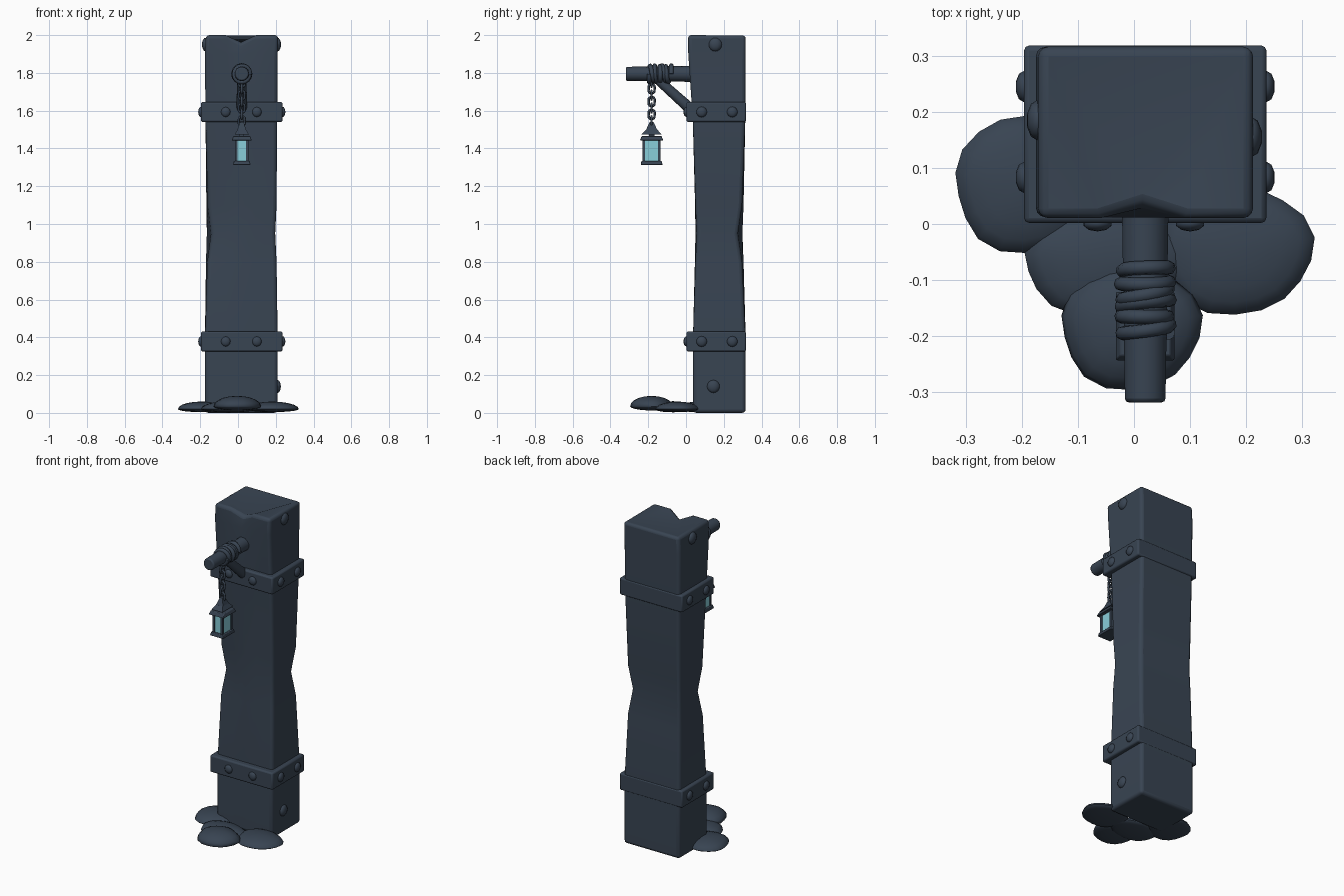
import bpy, bmesh, math
from mathutils import Vector, Matrix

cube = bpy.data.objects.get("Cube")
if cube:
    bpy.data.objects.remove(cube, do_unlink=True)


def material(name, rgb):
    m = bpy.data.materials.new(name)
    m.use_nodes = True
    m.diffuse_color = (*rgb, 1)
    m.node_tree.nodes["Principled BSDF"].inputs["Base Color"].default_value = (*rgb, 1)
    return m


SLATE = material("dark slate", (0.040, 0.058, 0.085))
GLASS = material("pale blue glass", (0.25, 0.62, 0.70))


def finish(name, bm, mat=SLATE, bevel=0, segments=2, angle=40):
    bmesh.ops.recalc_face_normals(bm, faces=bm.faces)
    mesh = bpy.data.meshes.new(name)
    bm.to_mesh(mesh)
    bm.free()
    ob = bpy.data.objects.new(name, mesh)
    bpy.context.collection.objects.link(ob)
    mesh.materials.append(mat)
    if bevel:
        mod = ob.modifiers.new("soft edges", "BEVEL")
        mod.width, mod.segments = bevel, segments
        mod.limit_method, mod.angle_limit = "ANGLE", math.radians(35)
    bpy.ops.object.select_all(action="DESELECT")
    ob.select_set(True)
    bpy.context.view_layer.objects.active = ob
    bpy.ops.object.shade_smooth_by_angle(angle=math.radians(angle))
    return ob


def block(name, low, high, top=(1, 1), mat=SLATE, bevel=0):
    """Box between two corners, its top scaled to make a frustum."""
    low, high = Vector(low), Vector(high)
    bm = bmesh.new()
    bmesh.ops.create_cube(bm, size=1)
    for v in bm.verts:
        if v.co.z > 0:
            v.co.x *= top[0]
            v.co.y *= top[1]
        v.co = (low + high) / 2 + v.co * (high - low)
    return finish(name, bm, mat, bevel)


def rod(name, a, b, r1, r2, bevel=0):
    a, b = Vector(a), Vector(b)
    bm = bmesh.new()
    turn = (b - a).to_track_quat("Z", "Y").to_matrix().to_4x4()
    bmesh.ops.create_cone(bm, cap_ends=True, segments=14, radius1=r1, radius2=r2,
                          depth=(b - a).length, matrix=Matrix.Translation((a + b) / 2) @ turn)
    return finish(name, bm, bevel=bevel)


def ellipsoid(name, centre, size, segments=12, rings=8, shape=None):
    bm = bmesh.new()
    bmesh.ops.create_uvsphere(bm, u_segments=segments, v_segments=rings, radius=1)
    for v in bm.verts:
        if shape:
            shape(v.co)
        v.co = Vector(centre) + v.co * Vector(size)
    return finish(name, bm, angle=60)


# Post: stacked sections (z, left, right, front, back, corner dent)
sections = [(0, -.175, .21, .037, .316, 0), (.4, -.175, .21, .037, .316, 0),
            (.8, -.17, .207, .047, .305, .008), (.95, -.167, .207, .05, .3, .026),
            (1.1, -.168, .207, .048, .305, .008), (1.55, -.172, .207, .036, .314, 0),
            (1.9, -.175, .21, .012, .316, 0), (2, -.17, .213, .01, .316, 0)]
bm = bmesh.new()
rings = []
for z, x0, x1, y0, y1, d in sections:
    notch = 1 if z == 2 else 0
    ring = [(x0 + d, y0 + d, z), (-.06, y0 + d / 2, z), (.015, y0 + .025 * notch, z - .04 * notch),
            (.09, y0, z), (x1 - d / 3, y0 + d / 3, z), (x1 - d, y1 - d, z), (x0, y1, z)]
    rings.append([bm.verts.new(p) for p in ring])
for a, b in zip(rings, rings[1:]):
    for i in range(len(a)):
        j = (i + 1) % len(a)
        bm.faces.new((a[i], a[j], b[j], b[i]))
bm.faces.new(rings[0])
top_faces = [bm.faces.new(rings[-1])]
bmesh.ops.triangulate(bm, faces=top_faces)
finish("post", bm, bevel=.018, segments=3)


# Bands and rivets
def rivet(name, centre, axis, r):
    size = [r] * 3
    size[axis] = r * .55
    ellipsoid(name, centre, size, 10, 8)


for name, z in (("lower", .378), ("upper", 1.593)):
    block(name + "_band", (-.196, .002, z - .053), (.236, .318, z + .053), bevel=.009)
    for x in (-.065, .1):
        rivet(name + "_front_rivet", (x, .001, z), 1, .026)
    for x in (-.196, .236):
        for y in (.083, .245):
            rivet(name + "_side_rivet", (x, y, z), 0, .028)
rivet("post_rivet_top_left", (.209, .155, 1.95), 0, .036)
rivet("post_rivet_bottom_left", (.209, .145, .14), 0, .034)
rivet("post_rivet_top_right", (-.172, .185, 1.95), 0, .036)

# Arm and brace
CX, LY = .02, -.182
rod("arm", (CX, .06, 1.795), (CX, -.318, 1.795), .043, .037, bevel=.007)
rod("brace", (CX, -.15, 1.765), (CX, .045, 1.59), .025, .03)

# Rope lashing wound round the arm
curve = bpy.data.curves.new("rope_lashing", "CURVE")
curve.dimensions = "3D"
curve.bevel_depth, curve.bevel_resolution, curve.use_fill_caps = .0125, 2, True
turns, steps = 6, 16
spline = curve.splines.new("POLY")
spline.points.add(turns * steps)
for i, p in enumerate(spline.points):
    t = i / steps
    a = t * math.tau
    r = .042 + .002 * math.sin(t * 9)
    y = -.078 - .122 * t / turns + .006 * math.sin(a * .7)
    p.co = (CX + r * math.cos(a), y, 1.795 + r * math.sin(a), 1)
rope = bpy.data.objects.new("rope_lashing", curve)
bpy.context.collection.objects.link(rope)
curve.materials.append(SLATE)


# Chain of alternating links
def link(name, z, turned, major=.0165, minor=.0065):
    bm = bmesh.new()
    n, m = 14, 6
    loops = []
    for i in range(n):
        a = math.tau * i / n
        loop = []
        for j in range(m):
            b = math.tau * j / m
            r = major + minor * math.cos(b)
            u, w = r * math.cos(a), minor * math.sin(b)
            h = r * math.sin(a) + .008 * math.copysign(1, math.sin(a + .01))
            x, y = (w, u) if turned else (u, w)
            loop.append(bm.verts.new((CX + x, LY + y, z + h)))
        loops.append(loop)
    for i in range(n):
        for j in range(m):
            a, b, k = loops[i], loops[(i + 1) % n], (j + 1) % m
            bm.faces.new((a[j], b[j], b[k], a[k]))
    finish(name, bm, angle=70)


for i in range(7):
    link("chain_link", 1.75 - .034 * i, i % 2)


# Lantern
def tier(name, hx, hy, z0, z1, top=(1, 1), mat=SLATE, bevel=0):
    block(name, (CX - hx, LY - hy, z0), (CX + hx, LY + hy, z1), top, mat, bevel)


tier("lantern_cap", .037, .053, 1.475, 1.5, (.62, .55))
tier("lantern_cap_peak", .023, .029, 1.5, 1.54, (.4, .35))
tier("lantern_neck", .012, .015, 1.455, 1.48)
tier("lantern_roof", .053, .062, 1.443, 1.465, (.85, .85), bevel=.003)
tier("lantern_glass", .031, .041, 1.33, 1.445, mat=GLASS)
tier("lantern_base", .046, .058, 1.313, 1.334, (.92, .92), bevel=.003)
for sx in (-1, 1):
    for sy in (-1, 1):
        x, y = CX + sx * .029, LY + sy * .041
        block("lantern_corner", (x - .007, y - .007, 1.325), (x + .007, y + .007, 1.45))


# Flat stones at the foot
def stone_shape(co):
    angle = math.atan2(co.y, co.x)
    swell = 1 + .03 * math.sin(3 * angle + 1) + .02 * math.sin(5 * angle)
    co.x *= swell
    co.y *= swell
    if co.z < 0:
        co.z *= .4


stones = [("right_stone", (-.195, .07, .02), (.125, .122, .04)),
          ("middle_stone", (-.05, -.068, .02), (.147, .098, .042)),
          ("front_stone", (-.006, -.183, .035), (.125, .113, .055)),
          ("left_stone", (.18, -.045, .02), (.138, .117, .04))]
for name, centre, size in stones:
    ellipsoid(name, centre, size, 18, 10, stone_shape)
